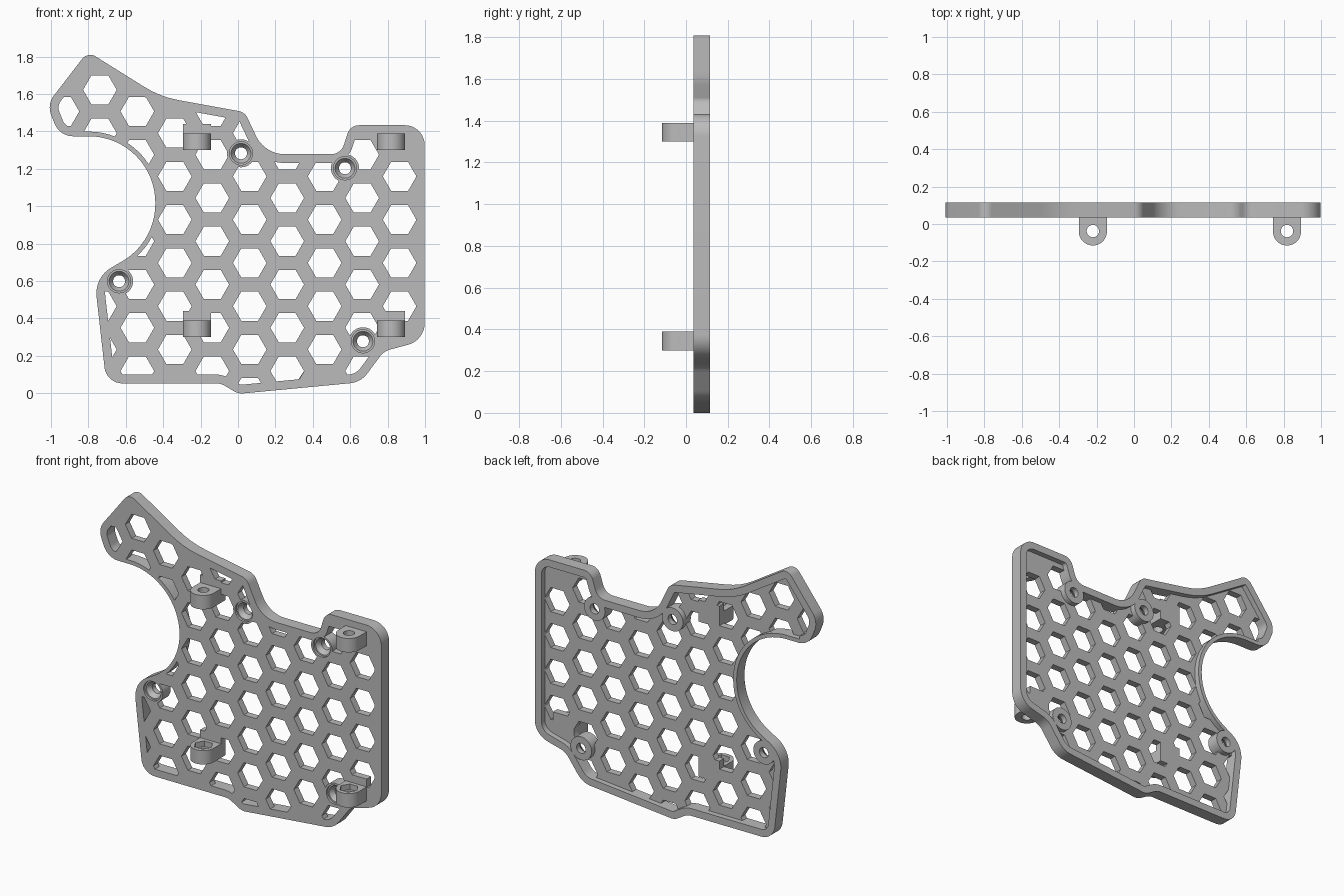
import bpy, bmesh, math
from mathutils import Vector

if "Cube" in bpy.data.objects:
    bpy.data.objects.remove(bpy.data.objects["Cube"], do_unlink=True)

grey = bpy.data.materials.new("plain grey")
grey.use_nodes = True
grey.diffuse_color = (0.5, 0.5, 0.5, 1)
grey.node_tree.nodes["Principled BSDF"].inputs["Base Color"].default_value = (0.5, 0.5, 0.5, 1)

FRONT, WEB, BACK = 0.035, 0.08, 0.115      # plate depths along y


def loft(name, solids):
    """Each solid is a list of equal-length loops, joined and capped."""
    bm = bmesh.new()
    for loops in solids:
        rings = [[bm.verts.new(p) for p in loop] for loop in loops]
        n = len(rings[0])
        for a, b in zip(rings, rings[1:]):
            for i in range(n):
                j = (i + 1) % n
                bm.faces.new((a[i], a[j], b[j], b[i]))
        bm.faces.new(rings[0][::-1])
        bm.faces.new(rings[-1])
    bmesh.ops.recalc_face_normals(bm, faces=bm.faces)
    mesh = bpy.data.meshes.new(name)
    bm.to_mesh(mesh)
    bm.free()
    mesh.materials.append(grey)
    obj = bpy.data.objects.new(name, mesh)
    bpy.context.scene.collection.objects.link(obj)
    return obj


def slab(outline, y0, y1):
    return [[(x, y, z) for x, z in outline] for y in (y0, y1)]


def column(outline, z0, z1):
    return [[(x, y, z) for x, y in outline] for z in (z0, z1)]


def ring(cx, cy, r, n=40, start=0.0, sweep=math.tau):
    return [(cx + r * math.cos(start + sweep * i / n),
             cy + r * math.sin(start + sweep * i / n)) for i in range(n)]


def boolean(obj, *steps):
    """Apply (operation, cutter) pairs to an object."""
    for op, cutter in steps:
        mod = obj.modifiers.new(op, 'BOOLEAN')
        mod.operation, mod.object, mod.solver = op, cutter, 'EXACT'
        cutter.hide_render = True
    bpy.context.view_layer.update()
    deps = bpy.context.evaluated_depsgraph_get()
    mesh = bpy.data.meshes.new_from_object(obj.evaluated_get(deps))
    obj.modifiers.clear()
    obj.data = mesh


def smooth(obj):
    obj.data.shade_smooth()
    obj.data.set_sharp_from_angle(angle=math.radians(30))


def fillet(corners):
    """Round every (x, z, radius) corner of a closed polygon."""
    out = []
    for i, (x, z, r) in enumerate(corners):
        p = Vector((x, z))
        a = (Vector(corners[i - 1][:2]) - p).normalized()
        b = (Vector(corners[(i + 1) % len(corners)][:2]) - p).normalized()
        half = a.angle(b) / 2
        centre = p + (a + b).normalized() * r / math.sin(half)
        va = p + a * r / math.tan(half) - centre
        vb = p + b * r / math.tan(half) - centre
        turn = math.pi - 2 * half
        n = max(4, round(turn / 0.1))
        for k in range(n + 1):
            t = k / n
            v = (va * math.sin((1 - t) * turn) + vb * math.sin(t * turn)) / math.sin(turn)
            out.append(centre + v)
    return out


def inset(points):
    """Inner edge of the rim, thinner along the large round cut-out."""
    out = []
    for i, p in enumerate(points):
        d1 = (p - points[i - 1]).normalized()
        d2 = (points[(i + 1) % len(points)] - p).normalized()
        d = (d1 + d2).normalized()
        arc = abs((p - Vector((-0.8, 1.016))).length - 0.358) < 0.015
        width = 0.025 if arc else 0.047
        out.append(p + Vector((-d.y, d.x)) * width)
    return out


# Plate outline, counter-clockwise: x, z, corner radius
outline = fillet([
    (-1.022, 1.543, .107), (-.953, 1.374, .107), (-.442, 1.374, .355),
    (-.442, .807, .355), (-.768, .62, .16), (-.704, .053, .096),
    (-.092, .053, .1), (.002, -.003, .08), (.657, .059, .13),
    (.78, .225, .1), (.998, .283, .12), (.998, 1.433, .107),
    (.6, 1.433, .065), (.55, 1.278, .075), (.143, 1.278, .17),
    (.036, 1.503, .064), (-.416, 1.585, .53), (-.803, 1.827, .055)])
inner = inset(outline)

bosses = [(.016, 1.283), (.572, 1.203), (-.636, .599), (.668, .278)]
lugs = [(x, z) for x in (-.22, .818) for z in (.30, 1.30)]

# Honeycomb positions, leaving the right-hand lug areas solid
STEP = 0.2003
PITCH = STEP * 2 / math.sqrt(3)
hexes = []
for k in range(10):
    for n in range(9):
        x = .864 - STEP * k
        z = (.003 if k % 2 == 0 else .119) + PITCH * n
        if not (k == 0 and n in (0, 1, 6)):
            hexes.append(slab(ring(x, z, .09, 6), -.05, .2))

# Helpers for cutting
inner_area = loft("inner_area", [slab(inner, -.02, .17)])
boss_solids = loft("boss_solids", [slab(ring(x, z, .075), -.1, .3) for x, z in bosses])
lug_pads = loft("lug_pads", [
    slab([(x - .075, z), (x + .075, z), (x + .075, z + .14), (x - .075, z + .14)], -.1, .3)
    for x, z in lugs])
honeycomb = loft("honeycomb", hexes)
boolean(honeycomb, ('INTERSECT', inner_area), ('DIFFERENCE', boss_solids),
        ('DIFFERENCE', lug_pads))
recess = loft("recess", [slab(inner, WEB, .2)])
boolean(recess, ('DIFFERENCE', boss_solids))

# Stepped and countersunk screw holes
screw_profile = [(-.02, .062), (.05, .062), (.05, .053), (.08, .032), (.2, .032)]
screw_holes = loft("screw_holes", [
    [[(px, y, pz) for px, pz in ring(x, z, r)] for y, r in screw_profile]
    for x, z in bosses])

# Plate with rim, honeycomb and bosses
plate = loft("honeycomb_plate", [slab(outline, FRONT, BACK)])
boolean(plate, ('DIFFERENCE', recess), ('DIFFERENCE', honeycomb),
        ('DIFFERENCE', screw_holes))
smooth(plate)
helpers = [inner_area, boss_solids, lug_pads, honeycomb, recess, screw_holes]

# Mounting lugs on the front, the lower ones with nut pockets
for x, z in lugs:
    side = "left" if x > 0 else "right"
    level = "upper" if z > 1 else "lower"
    end = ring(x, -.04, .075, 24, math.pi, math.pi) + [(x + .075, -.04)]
    lug = loft(f"{level}_{side}_lug",
               [column(end + [(x + .075, .06), (x - .075, .06)], z, z + .09)])
    bore = loft("lug_bore", [column(ring(x, -.038, .033), z - .05, z + .15)])
    steps = [('DIFFERENCE', bore)]
    helpers.append(bore)
    if level == "lower":
        pocket = loft("nut_pocket", [column(ring(x, -.038, .057, 6), z + .055, z + .15)])
        steps.append(('DIFFERENCE', pocket))
        helpers.append(pocket)
    boolean(lug, *steps)
    smooth(lug)

for h in helpers:
    bpy.data.objects.remove(h, do_unlink=True)
